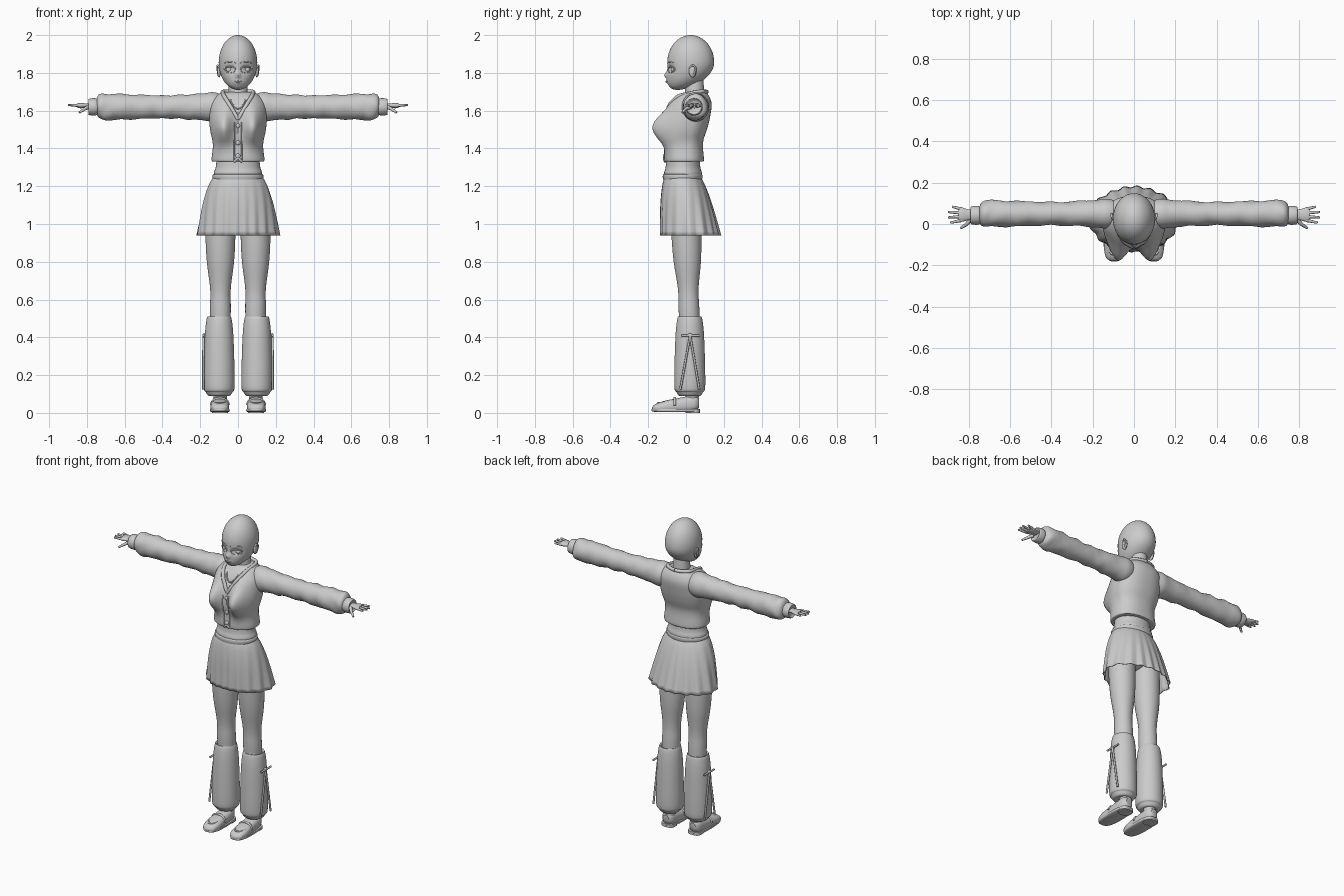
import bpy, bmesh
from math import sin, cos, pi, exp, atan2, copysign, asin
from mathutils import Vector
from mathutils.bvhtree import BVHTree

if "Cube" in bpy.data.objects:
    bpy.data.objects.remove(bpy.data.objects["Cube"])

GREY = (.6, .6, .6, 1)
material = bpy.data.materials.new("plain grey")
material.use_nodes = True
material.diffuse_color = GREY
material.node_tree.nodes["Principled BSDF"].inputs["Base Color"].default_value = GREY
parts = []


def add_object(name, mesh, mirror):
    """Link a mesh, give it the material and mirror it if it is one of a pair."""
    part = bpy.data.objects.new(name, mesh)
    bpy.context.collection.objects.link(part)
    mesh.materials.append(material)
    if mirror:
        part.modifiers.new("mirror", 'MIRROR')
    parts.append(part)
    return part


def mesh_from(name, bm):
    bmesh.ops.recalc_face_normals(bm, faces=bm.faces)
    mesh = bpy.data.meshes.new(name)
    bm.to_mesh(mesh)
    bm.free()
    return mesh


def smooth_path(rows, steps):
    """Catmull-Rom curve through the rows."""
    rows = [Vector(row) for row in rows]
    padded = [rows[0]] + rows + [rows[-1]]
    path = []
    for before, start, end, after in zip(padded, padded[1:], padded[2:], padded[3:]):
        for step in range(steps):
            t = step / steps
            path.append(start + (end - before) * (t / 2)
                        + (before * 2 - start * 5 + end * 4 - after) * (t * t / 2)
                        + (start * 3 - before - end * 3 + after) * (t ** 3 / 2))
    return path + [rows[-1]]


def loft(name, rings, centre, axis='z', depth=1, lean=0, sides=40, power=2,
         deform=None, mirror=False, capped=True):
    """Skin rings of (position on axis, radius); depth scales the second radius."""
    bm = bmesh.new()
    loops = []
    for along, radius in smooth_path(rings, 5):
        loop = []
        for side in range(sides):
            angle = 2 * pi * side / sides
            a, b = (copysign(abs(w) ** (2 / power), w) * radius for w in (cos(angle), sin(angle)))
            a += centre[0]
            b = b * depth + centre[1] + lean * (along - rings[0][0])
            point = Vector({'z': (a, b, along), 'x': (along, a, b), 'y': (a, along, b)}[axis])
            loop.append(bm.verts.new(deform(point) if deform else point))
        loops.append(loop)
    for low, high in zip(loops, loops[1:]):
        for side in range(sides):
            bm.faces.new((low[side - 1], low[side], high[side], high[side - 1]))
    if capped:
        bm.faces.new(loops[0])
        bm.faces.new(loops[-1])
    return add_object(name, mesh_from(name, bm), mirror)


def tube(name, points, start, end=None, mirror=True):
    """Round strand through points, tapering from the start radius to the end radius."""
    end = end or start
    curve = bpy.data.curves.new(name, 'CURVE')
    curve.dimensions = '3D'
    curve.bevel_depth = 1
    curve.bevel_resolution = 2
    curve.use_fill_caps = True
    path = smooth_path(points, 4)
    spline = curve.splines.new('POLY')
    spline.points.add(len(path) - 1)
    for i, (knot, place) in enumerate(zip(spline.points, path)):
        knot.co = (*place, 1)
        knot.radius = start + (end - start) * i / (len(path) - 1)
    helper = bpy.data.objects.new(name, curve)
    bpy.context.collection.objects.link(helper)
    bpy.context.view_layer.update()
    mesh = bpy.data.meshes.new_from_object(helper.evaluated_get(bpy.context.evaluated_depsgraph_get()))
    bpy.data.objects.remove(helper)
    return add_object(name, mesh, mirror)


def ball(name, centre, size, mirror=False, segments=20, deform=None):
    bm = bmesh.new()
    bmesh.ops.create_uvsphere(bm, u_segments=segments, v_segments=segments // 2, radius=1)
    for vert in bm.verts:
        point = vert.co * Vector(size) + Vector(centre)
        vert.co = deform(point) if deform else point
    return add_object(name, mesh_from(name, bm), mirror)


def front_of(part):
    """Make a function that finds the front surface of a part at (x, z)."""
    mesh = part.data
    tree = BVHTree.FromPolygons([v.co for v in mesh.vertices], [p.vertices for p in mesh.polygons])
    return lambda x, z: tree.ray_cast(Vector((x, -1, z)), Vector((0, 1, 0)))[0] or Vector((x, 0, z))


def bump(point, x, z, width, height):
    return exp(-((abs(point.x) - x) / width) ** 2 - ((point.z - z) / height) ** 2)


def arch(width, height):
    """Half ellipse from +x over the top to -x."""
    return [(width * cos(pi * k / 6), height * sin(pi * k / 6)) for k in range(7)]


# Cardigan body with bust, backward shoulders and V neck
def shape_chest(point):
    if point.y < .02:
        point.y -= .08 * bump(point, .08, 1.515, .05, .09)
        if abs(point.x) < (point.z - 1.56) * .6:
            point.y += .014
    point.y += max(0, point.z - 1.45) * .2
    return point


cardigan = loft("cardigan_body", [(1.33, .128), (1.34, .14), (1.42, .133), (1.5, .148), (1.57, .152),
                                  (1.64, .143), (1.69, .1), (1.7, .05)],
                (0, -.01), depth=.75, sides=80, power=2.3, deform=shape_chest)
on_cardigan = front_of(cardigan)
lapel = [on_cardigan(k * .015, 1.555 + k * .025) for k in range(6)]
tube("neckline_band", lapel + [(.08, .07, 1.7), (.04, .1, 1.7), (0, .11, 1.7)], .011)
for level in (1.52, 1.43, 1.36):
    ball("button", on_cardigan(0, level), (.013, .008, .013))
tube("front_placket", [on_cardigan(.02, 1.34 + k * .04) for k in range(6)], .003)
tube("inner_top_edge", [on_cardigan(k * .01, 1.61 + k * k * .003) for k in range(5)], .004)
tube("hem_tie", [on_cardigan(k * .01, 1.35 - k * .01) for k in range(3)], .007)
tube("necklace", [(0, -.03, 1.655), (.03, -.01, 1.67), (.05, .03, 1.69)], .004)
ball("pendant", (0, -.035, 1.645), (.008, .006, .01))


# Puffed sleeves and cuffs
def fold_cloth(point):
    strength = .004 * min(1, max(0, (point.x - .15) * 8))
    point.z += strength * sin(point.x * 60 + point.y * 30)
    point.y += strength * sin(point.x * 45 + point.z * 40)
    return point


loft("sleeve", [(.07, .055), (.13, .072), (.2, .065), (.4, .056), (.66, .064), (.73, .06), (.75, .035)],
     (.05, 1.62), axis='x', depth=1.08, deform=fold_cloth, mirror=True)
loft("cuff", [(.74, .04), (.76, .046), (.79, .042), (.785, .03)], (.042, 1.62), axis='x', mirror=True)

# Hands
loft("palm", [(.77, .025), (.8, .025), (.83, .034), (.85, .03)], (.045, 1.627), axis='x', depth=.42,
     mirror=True)
for spread, reach in zip((-.03, -.01, .01, .03), (.89, .9, .9, .88)):
    tube("finger", [(.835, .045 + spread * .9, 1.627), (reach, .045 + spread * 1.3, 1.63)], .009, .005)
tube("thumb", [(.79, .025, 1.62), (.81, 0, 1.61), (.84, -.02, 1.59)], .012, .006)


# Head and face
def shape_head(point):
    jaw = max(0, 1.855 - point.z) / .145
    front = point.y < .03
    point.y -= .07 * jaw * jaw
    if front:
        point.y += .013 * bump(point, .043, 1.82, .026, .02)
        point.y -= .016 * bump(point, 0, 1.787, .012, .016)
        point.y -= .007 * bump(point, 0, 1.752, .02, .01)
    return point


head = ball("head", (0, .025, 1.855), (.102, .124, .145), segments=88, deform=shape_head)
on_face = front_of(head)
loft("neck", [(1.62, .07), (1.67, .055), (1.72, .05), (1.79, .045)], (0, .045))
for name, width, height, level, thickness in (("upper_lash", .03, .017, 1.817, .004),
                                              ("lower_lash", .027, -.014, 1.815, .002),
                                              ("eyebrow", .03, .008, 1.85, .002)):
    tube(name, [on_face(.043 + x, level + z) for x, z in arch(width, height)], thickness)
tube("lips", [on_face(k * .006, 1.754) for k in range(4)], .005, .002)
ball("eyeball", on_face(.043, 1.817) + Vector((0, .008, 0)), (.02, .011, .014), mirror=True)
ball("ear", (.1, .035, 1.81), (.01, .02, .034), mirror=True)
tube("ear_rim", [(.1, .02, 1.825), (.108, .035, 1.84), (.109, .05, 1.825), (.104, .04, 1.785)], .005)

# Shirt waist and skirt band
loft("shirt_waist", [(1.24, .125), (1.27, .128), (1.3, .118), (1.35, .113)], (0, -.016), depth=.78)
loft("skirt_band", [(1.235, .132), (1.25, .135), (1.262, .132), (1.264, .12)], (0, -.018), depth=.78)


# Pleated skirt
def pleat(point):
    angle = atan2(point.y, point.x)
    folds = asin(.95 * sin(angle * 18)) * .55 + .25 * sin(angle * 5)
    flare = 1 + max(0, 1.25 - point.z) * .14 * folds
    return point * Vector((flare, flare, 1))


skirt = loft("pleated_skirt", [(1.25, .13), (1.2, .157), (1.1, .187), (.94, .217)], (0, -.018),
             depth=.73, lean=-.13, sides=216, deform=pleat, capped=False)
skirt.modifiers.new("cloth thickness", 'SOLIDIFY').thickness = .004

# Hips, legs and leg warmers
ball("hips", (0, 0, 1.13), (.15, .1, .12))
loft("leg", [(1.14, .08), (.94, .079), (.8, .072), (.65, .054), (.5, .054), (.05, .034)],
     (.093, -.005), lean=-.035, mirror=True)
loft("leg_warmer", [(.5, .05), (.505, .064), (.4, .076), (.15, .082), (.11, .07), (.09, .055), (.092, .035)],
     (.1, .02), mirror=True)
tube("ribbon_bar", [(.183, y, .41) for y in (-.025, .025, .075)], .006)
for end in (-.03, .07):
    tube("ribbon_tail", [(.183, .022, .41), (.184, end, .125)], .006)
ball("ribbon_knot", (.18, .022, .41), (.009, .013, .012), mirror=True)


# Loafers rising toward the ankle
def shape_shoe(point):
    point.z = max(.012, point.z * (1 + 4 * (point.y + .12)))
    return point


loft("shoe_upper", [(-.18, .012), (-.165, .038), (-.12, .049), (-.05, .046), (.04, .04), (.07, .02)],
     (.096, .03), axis='y', depth=.65, power=2.5, deform=shape_shoe, mirror=True)
loft("shoe_sole", [(.005, .046), (.01, .052), (.02, .052)], (.096, -.054), depth=2.45, power=2.8, mirror=True)
loft("shoe_heel", [(0, .042), (.02, .042)], (.095, .035), depth=.9, power=3, mirror=True)
tube("shoe_strap", [(.096 + x, -.06, .04 + z) for x, z in arch(.046, .038)], .007)
tube("toe_seam", [(.096 + x, -.07 - y, .06 - y * .1) for x, y in arch(.034, .08)], .005)

# Smooth shading with sharp creases
bpy.ops.object.select_all(action='DESELECT')
for part in parts:
    part.select_set(True)
bpy.context.view_layer.objects.active = parts[0]
bpy.ops.object.shade_smooth_by_angle(angle=.8)
